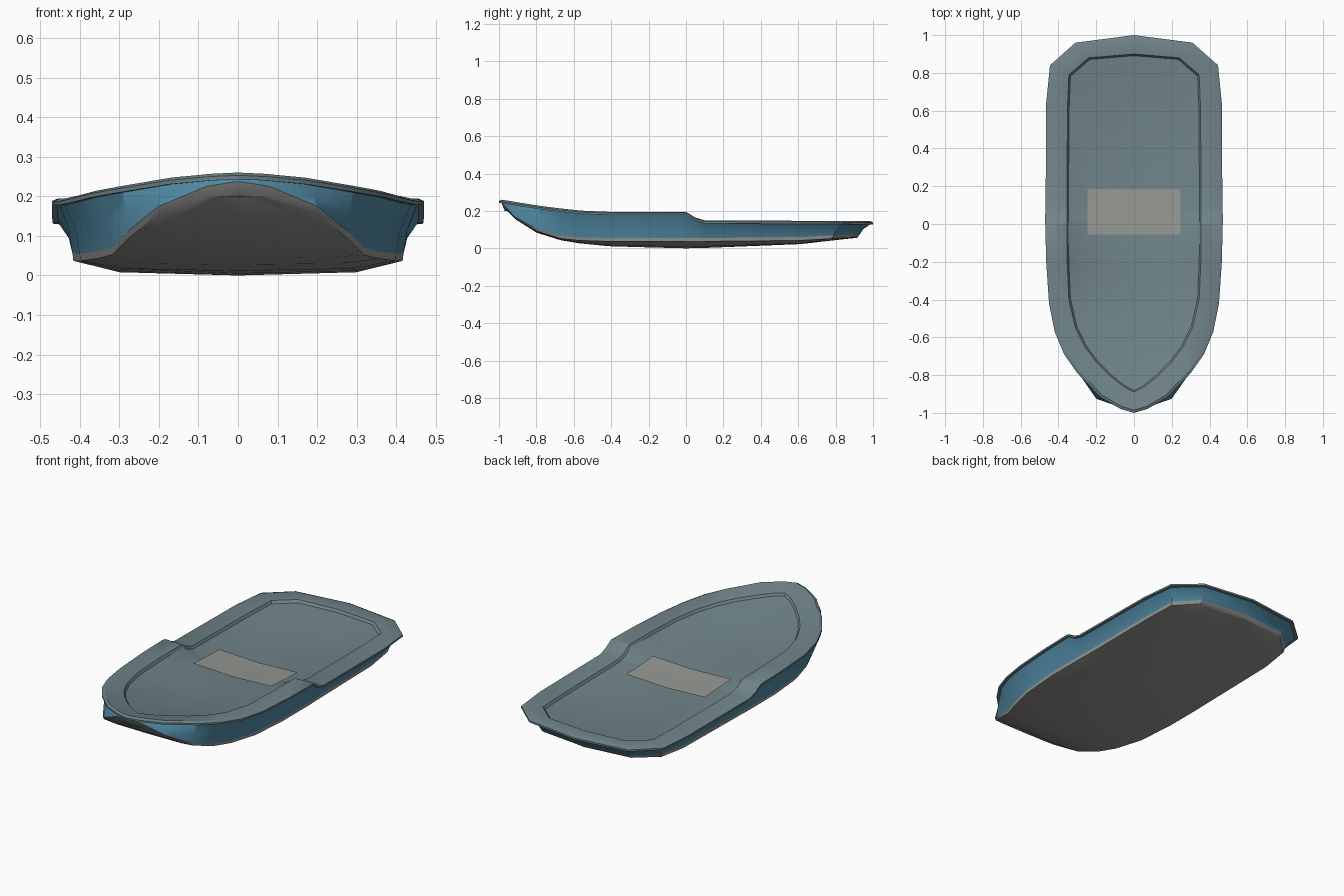
import bpy
import bmesh
import math
from mathutils import Vector

default_cube = bpy.data.objects.get("Cube")
if default_cube:
    bpy.data.objects.remove(default_cube, do_unlink=True)


def make_material(name, colour):
    material = bpy.data.materials.new(name)
    material.use_nodes = True
    rgba = (*colour, 1)
    material.diffuse_color = rgba
    material.node_tree.nodes["Principled BSDF"].inputs["Base Color"].default_value = rgba
    return material


deck_grey = make_material("deck grey", (.16, .23, .25))
hull_blue = make_material("hull blue", (.08, .25, .37))
light_grey = make_material("light grey", (.3, .31, .29))


def interpolate(points, y):
    """Piecewise linear height along the boat."""
    for (y0, z0), (y1, z1) in zip(points, points[1:]):
        if y <= y1:
            t = max(0, (y - y0) / (y1 - y0))
            return z0 + (z1 - z0) * t
    return points[-1][1]


def sheer(y):
    return interpolate([(-1, .26), (-.8, .228), (-.6, .203), (-.45, .195), (0, .195),
                        (.05, .165), (.1, .15), (1, .145)], y)


def floor_height(x, y):
    """Dished floor, lowest along the centre line."""
    side = interpolate([(-.63, .178), (-.4, .15), (-.14, .134), (.07, .12), (.43, .106),
                        (.62, .11)], y)
    return side - .04 * (.25 - abs(x))


def keel(y):
    return interpolate([(-.955, .2), (-.9, .143), (-.83, .096), (-.72, .053), (-.6, .03),
                        (-.4, .01), (0, 0), (.5, .01), (.9, .055)], y)


def finish(name, bm, material):
    bmesh.ops.remove_doubles(bm, verts=bm.verts, dist=.0001)
    mesh = bpy.data.meshes.new(name)
    bm.to_mesh(mesh)
    bm.free()
    mesh.materials.append(material)
    part = bpy.data.objects.new(name, mesh)
    bpy.context.collection.objects.link(part)
    bpy.ops.object.select_all(action='DESELECT')
    part.select_set(True)
    bpy.context.view_layer.objects.active = part
    bpy.ops.object.shade_smooth_by_angle(angle=math.radians(30))


def loft(name, half_rings, material):
    """Mirror half outlines (stern to bow) into loops and skin between them."""
    bm = bmesh.new()
    loops = []
    for half in half_rings:
        mirrored = [Vector((-p.x, p.y, p.z)) for p in half[-2:0:-1]]
        loops.append([bm.verts.new(p) for p in half + mirrored])
    for upper, lower in zip(loops, loops[1:]):
        count = len(upper)
        for i in range(count):
            j = (i + 1) % count
            bm.faces.new((upper[i], upper[j], lower[j], lower[i]))
    finish(name, bm, material)


def inset(ring, sx, sy, drop):
    return [Vector((p.x * sx, p.y * sy, p.z - drop)) for p in ring]


# Plan outlines of half the boat, running from stern to bow
outer_plan = [(0, 1), (.31, .96), (.445, .84), (.465, .64), (.468, .1), (.47, .05), (.47, 0),
              (.465, -.2), (.45, -.42), (.42, -.57), (.37, -.69), (.3, -.79), (.175, -.92),
              (.07, -.98), (0, -1)]
inner_plan = [(0, .9), (.24, .88), (.345, .79), (.352, .62), (.356, .1), (.356, .05), (.356, 0),
              (.354, -.2), (.345, -.4), (.31, -.55), (.26, -.65), (.2, -.73), (.12, -.81),
              (.05, -.865), (0, -.89)]
chine = [Vector(p) for p in [
    (0, .93, .075), (.28, .9, .075), (.395, .79, .07), (.412, .62, .06), (.416, .1, .055),
    (.418, .05, .055), (.418, 0, .055), (.418, -.2, .055), (.4, -.42, .055), (.36, -.58, .06),
    (.32, -.68, .07), (.28, -.81, .11), (.2, -.925, .175), (.08, -.967, .225), (0, -.985, .238)]]

# Rim with a rolled outer edge and a short inner wall
rim_crest = [Vector((x * .965, y * .985, sheer(y))) for x, y in outer_plan]
rim_outer = [Vector((x, y, sheer(y) - .007)) for x, y in outer_plan]
rim_inner = [Vector((x, y, sheer(y) - .005)) for x, y in inner_plan]
rim_under = inset(rim_outer, 1, 1, .01)
hull_top = inset(rim_under, .97, .985, 0)
floor_edge = inset(rim_inner, .975, .99, .014)
loft("rim", [floor_edge, rim_inner, rim_crest, rim_outer, rim_under, hull_top], deck_grey)

# Cockpit floor
floor_side = [Vector((p.x * .7, p.y * .7, 0)) for p in rim_inner]
floor_centre = inset(floor_side, 0, 1, 0)
for p in floor_side + floor_centre:
    p.z = floor_height(p.x, p.y)
loft("floor", [floor_centre, floor_side, floor_edge], deck_grey)

# Flared hull sides
flare = []
for top, low in zip(hull_top, chine):
    middle = top.lerp(low, .7)
    middle.z = top.z + (low.z - top.z) * .5
    flare.append(middle)
loft("hull_sides", [hull_top, flare, chine], hull_blue)

# Hull bottom, with an upright band under the sides and a rounded keel
band_low, bilge, keel_line = [], [], []
for p in chine:
    low = Vector((p.x * .995, p.y * .985, p.z - max(.018, .6 * (p.z - .18))))
    base = min(keel(low.y), low.z)
    band_low.append(low)
    bilge.append(Vector((low.x * .72, low.y, base + (low.z - base) * .22)))
    keel_line.append(Vector((0, low.y, base)))
loft("hull_bottom", [chine, band_low, bilge, keel_line], light_grey)

# Pale panel following the floor
bm = bmesh.new()
rows = []
for y in (-.055, 0, .07, .185):
    rows.append([bm.verts.new((x, y, floor_height(x, y) + .007)) for x in (-.245, 0, .245)])
for front, back in zip(rows, rows[1:]):
    for i in range(2):
        bm.faces.new((front[i], front[i + 1], back[i + 1], back[i]))
finish("floor_panel", bm, light_grey)
